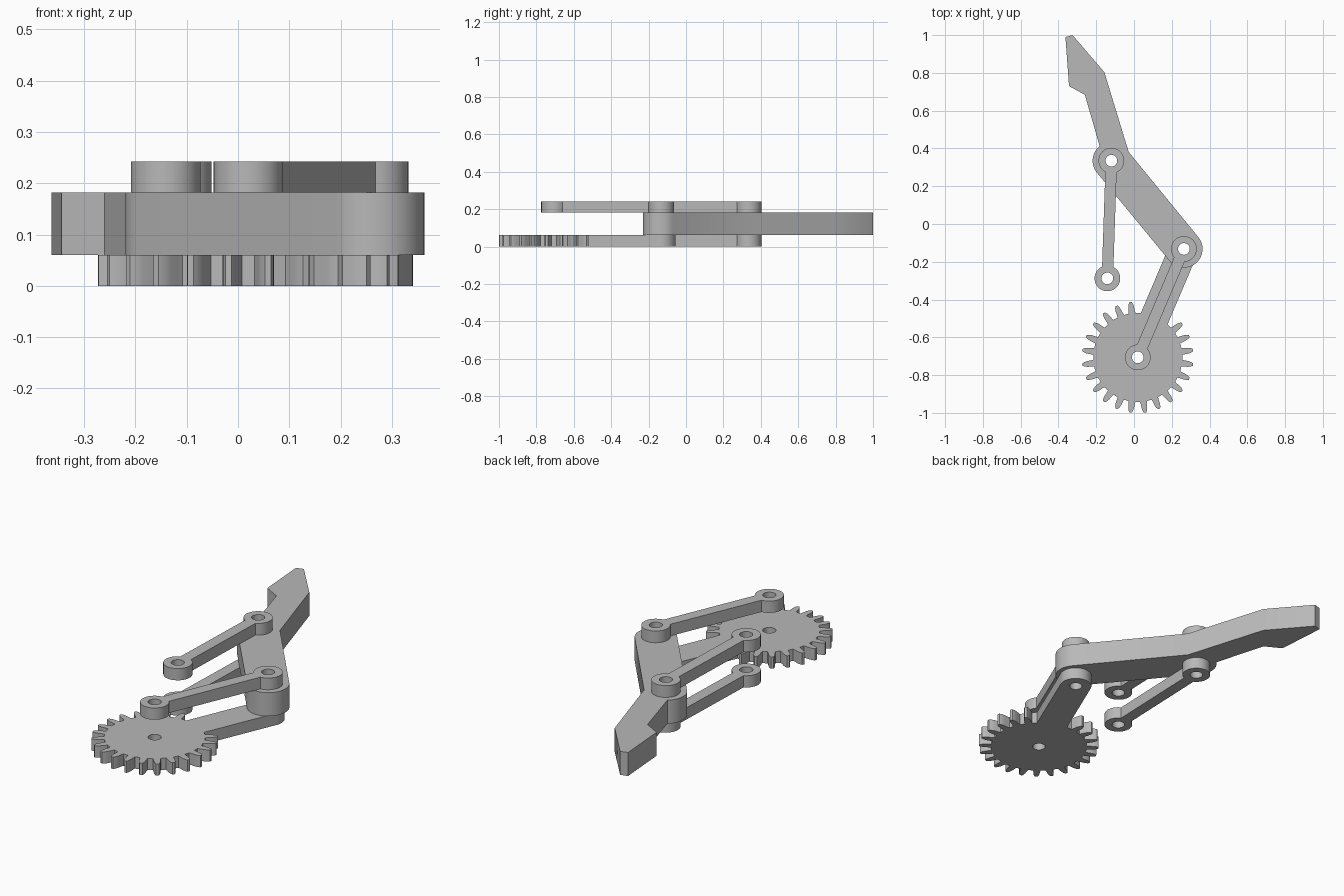
import bpy, bmesh, math
from mathutils import Vector

cube = bpy.data.objects.get("Cube")
if cube:
    bpy.data.objects.remove(cube, do_unlink=True)

# One grey for the whole mechanism
grey = bpy.data.materials.new("plain_grey")
grey.use_nodes = True
colour = (0.48, 0.48, 0.48, 1)
grey.diffuse_color = colour
grey.node_tree.nodes["Principled BSDF"].inputs["Base Color"].default_value = colour

# Pivot centres, seen from above
GEAR = Vector((0.02, -0.706))
KNUCKLE = Vector((0.264, -0.132))
MIDDLE = Vector((-0.12, 0.335))
ANCHOR = Vector((-0.141, -0.288))
T = 0.0605          # plate thickness
HOLE = 0.031


def polar(c, r, a):
    return c + Vector((math.cos(a), math.sin(a))) * r


def arc(c, r, a0, a1, n=28):
    return [polar(c, r, a0 + (a1 - a0) * i / n) for i in range(n + 1)]


def heading(a, b):
    return math.atan2(b.y - a.y, b.x - a.x)


def plate(name, outline, holes, z, height):
    """Fill an outline with round holes and extrude it upward."""
    bm = bmesh.new()
    loops = [outline] + [arc(c, HOLE, 0, math.tau, 32)[:-1] for c in holes]
    edges = []
    for loop in loops:
        vs = [bm.verts.new((p.x, p.y, z)) for p in loop]
        edges += [bm.edges.new((v, vs[i - 1])) for i, v in enumerate(vs)]
    bmesh.ops.triangle_fill(bm, use_beauty=True, edges=edges)
    res = bmesh.ops.extrude_face_region(bm, geom=bm.faces[:], use_keep_orig=True)
    top = [g for g in res["geom"] if isinstance(g, bmesh.types.BMVert)]
    bmesh.ops.translate(bm, verts=top, vec=(0, 0, height))
    bmesh.ops.recalc_face_normals(bm, faces=bm.faces[:])
    mesh = bpy.data.meshes.new(name)
    bm.to_mesh(mesh)
    bm.free()
    mesh.materials.append(grey)
    ob = bpy.data.objects.new(name, mesh)
    bpy.context.collection.objects.link(ob)
    bpy.ops.object.select_all(action="DESELECT")
    ob.select_set(True)
    bpy.context.view_layer.objects.active = ob
    bpy.ops.object.shade_smooth_by_angle(angle=math.radians(30))
    return ob


def link(name, a, b, z, r=0.068, half=0.03):
    """Narrow bar with a round eye at each end."""
    t = heading(a, b)
    phi = math.asin(half / r)
    outline = arc(a, r, t + phi, t + math.tau - phi)
    outline += arc(b, r, t + math.pi + phi, t + 3 * math.pi - phi)
    plate(name, outline, (a, b), z, T)


# Links above and below the finger
link("upper_follower_link", MIDDLE, ANCHOR, 3 * T)
link("lower_follower_link", MIDDLE, ANCHOR, 0)
link("upper_drive_link", KNUCKLE, GEAR, 3 * T)

# Gear with its drive arm in one outline; the arm replaces three teeth
TEETH, ROOT, TIP, ARM = 24, 0.236, 0.295, 0.077
pitch = math.tau / TEETH
tooth = [(-0.3, ROOT), (-0.25, 0.25), (-0.22, 0.268), (-0.16, 0.284), (-0.08, TIP),
         (0.08, TIP), (0.16, 0.284), (0.22, 0.268), (0.25, 0.25), (0.3, ROOT)]
gear = []
for k in range(TEETH - 3):
    mid = (k + 6.5) * pitch
    gear += [polar(GEAR, r, mid + f * pitch) for f, r in tooth]
t = heading(GEAR, KNUCKLE)
spread = math.asin(ARM / ROOT)
gear.append(polar(GEAR, ROOT, t - spread))
gear += arc(KNUCKLE, ARM, t - math.pi / 2, t + math.pi / 2)
gear.append(polar(GEAR, ROOT, t + spread))
plate("gear_with_arm", gear, (GEAR, KNUCKLE), 0, T)

# Thick finger: rounded at both pivots, tapering to an angled tip
R = 0.099
t = heading(MIDDLE, KNUCKLE)
tip = [(-0.028, 0.381), (-0.157, 0.804), (-0.325, 1.0), (-0.363, 0.99),
       (-0.344, 0.73), (-0.26, 0.684), (-0.182, 0.412)]
finger = arc(KNUCKLE, R, t - math.pi / 2, t + math.pi / 2)
finger += [Vector(p) for p in tip]
finger += arc(MIDDLE, R, math.radians(135), t + 1.5 * math.pi)
plate("finger", finger, (KNUCKLE, MIDDLE), T, 2 * T)
